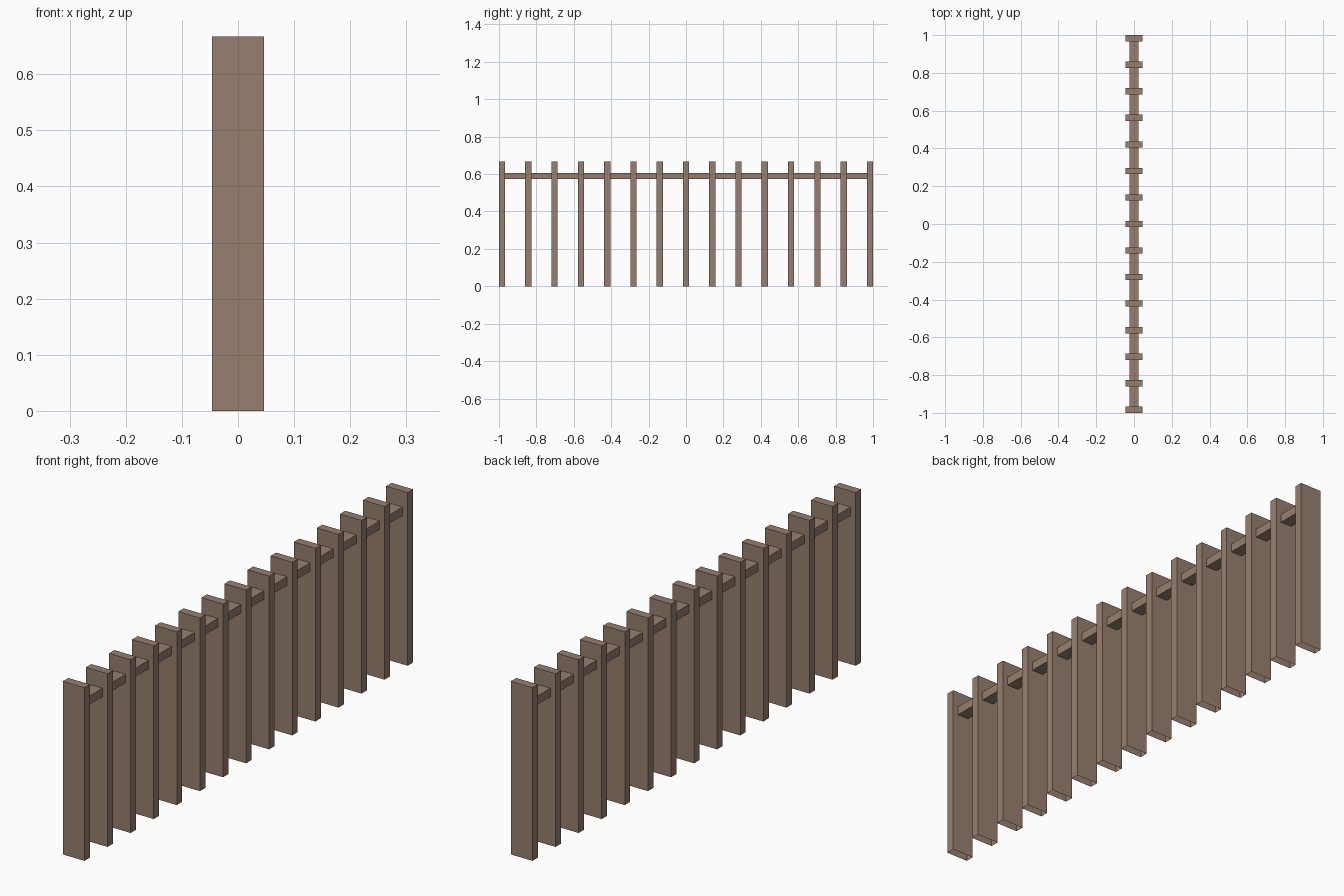
import bpy
import bmesh
from mathutils import Matrix, Vector

if "Cube" in bpy.data.objects:
    bpy.data.objects.remove(bpy.data.objects["Cube"])

wood = bpy.data.materials.new("weathered brown wood")
wood.diffuse_color = (0.31, 0.215, 0.162, 1.0)
wood.use_nodes = True
wood.node_tree.nodes["Principled BSDF"].inputs["Base Color"].default_value = wood.diffuse_color


def box(name, size, centre, open_normals=()):
    """Box with its origin at the centre; faces along open_normals are left out."""
    bm = bmesh.new()
    bmesh.ops.create_cube(bm, size=1.0, matrix=Matrix.Diagonal((*size, 1.0)))
    bm.normal_update()
    hidden = [f for f in bm.faces
              if any(f.normal.dot(Vector(n)) > 0.9 for n in open_normals)]
    bmesh.ops.delete(bm, geom=hidden, context='FACES')
    mesh = bpy.data.meshes.new(name)
    bm.to_mesh(mesh)
    bm.free()
    mesh.materials.append(wood)
    obj = bpy.data.objects.new(name, mesh)
    obj.location = centre
    bpy.context.collection.objects.link(obj)
    return obj


COUNT = 15
HEIGHT = 0.667
WIDTH = 0.092
THICK = 0.033
END_Y = 1.0 - THICK / 2
STEP = 2 * END_Y / (COUNT - 1)

# Upright slats, open underneath where they meet the ground
for i in range(COUNT):
    box(f"slat_{i + 1:02d}", (WIDTH, THICK, HEIGHT),
        (0, -END_Y + i * STEP, HEIGHT / 2), [(0, 0, -1)])

# Rail sections joining neighbouring slats, open where they butt against them
for i in range(COUNT - 1):
    box(f"rail_{i + 1:02d}", (0.048, STEP - THICK, 0.033),
        (0, -END_Y + (i + 0.5) * STEP, 0.589), [(0, 1, 0), (0, -1, 0)])
